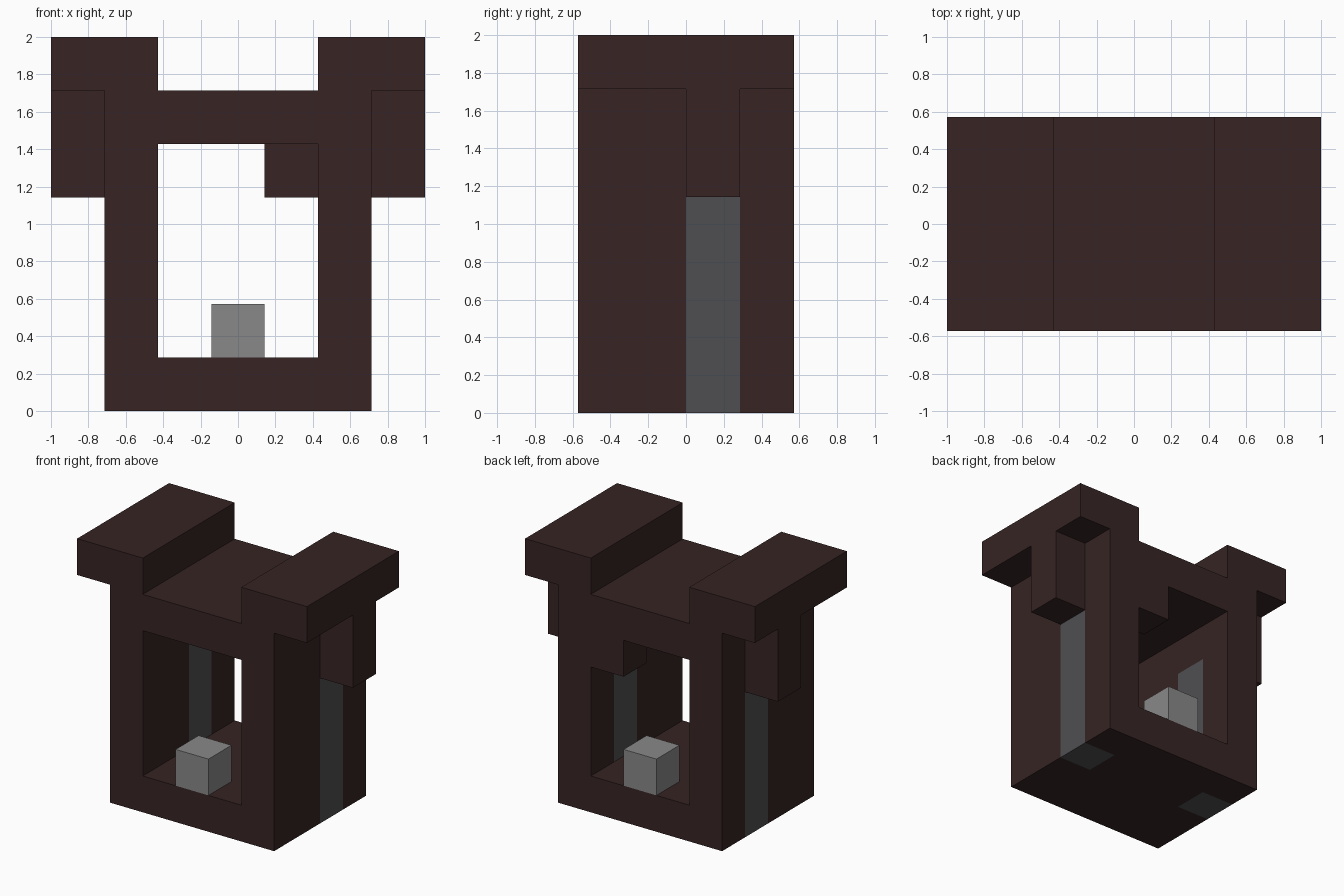
import bpy
import bmesh
from mathutils import Vector

cube = bpy.data.objects.get("Cube")
if cube:
    bpy.data.objects.remove(cube, do_unlink=True)

CELL = 2 / 7  # the model is laid out on a grid of seven cells


def linear(value):
    c = value / 255
    return c / 12.92 if c <= 0.04045 else ((c + 0.055) / 1.055) ** 2.4


def material(name, r, g, b):
    mat = bpy.data.materials.new(name)
    color = (linear(r), linear(g), linear(b), 1)
    mat.diffuse_color = color
    mat.use_nodes = True
    bsdf = next(n for n in mat.node_tree.nodes if n.type == "BSDF_PRINCIPLED")
    bsdf.inputs["Base Color"].default_value = color
    bsdf.inputs["Roughness"].default_value = 0.9
    return mat


brown = material("dark brown", 55, 36, 36)
slate = material("slate grey", 79, 79, 82)
stone = material("light grey", 137, 137, 137)


def block(name, xs, ys, zs, mat):
    """Box between grid lines; x and y are counted from the centre, z from the ground."""
    low = Vector((xs[0], ys[0], zs[0])) * CELL
    high = Vector((xs[1], ys[1], zs[1])) * CELL
    bm = bmesh.new()
    bmesh.ops.create_cube(bm, size=1)
    bmesh.ops.scale(bm, vec=high - low, verts=bm.verts)
    mesh = bpy.data.meshes.new(name)
    bm.to_mesh(mesh)
    bm.free()
    mesh.materials.append(mat)
    obj = bpy.data.objects.new(name, mesh)
    obj.location = (low + high) / 2
    bpy.context.collection.objects.link(obj)


def pair(name, xs, ys, zs, mat):
    """The same box on the left (+x) and mirrored to the right."""
    block("left_" + name, xs, ys, zs, mat)
    block("right_" + name, (-xs[1], -xs[0]), ys, zs, mat)


DEPTH = (-2, 2)

# Floor and roof slabs
block("floor", (-1.5, 1.5), DEPTH, (0, 1), brown)
block("roof", (-1.5, 1.5), DEPTH, (5, 6), brown)

# Side walls with a grey strip set between the two halves
pair("front_wall", (1.5, 2.5), (-2, 0), (0, 6), brown)
pair("back_wall", (1.5, 2.5), (1, 2), (0, 6), brown)
pair("wall_strip", (1.5, 2.5), (0, 1), (0, 4), slate)

# Bracket above each strip, reaching out under the top beams
pair("bracket", (1.5, 3.5), (0, 1), (4, 6), brown)
pair("top_beam", (1.5, 3.5), DEPTH, (6, 7), brown)

# Block in the upper corner of the back opening
block("corner_block", (0.5, 1.5), (1, 2), (4, 5), brown)

# Light blocks standing in the two openings
block("front_stone", (-0.5, 0.5), (-2, -1), (1, 2), stone)
block("back_stone", (-0.5, 0.5), (1, 2), (1, 2), stone)
